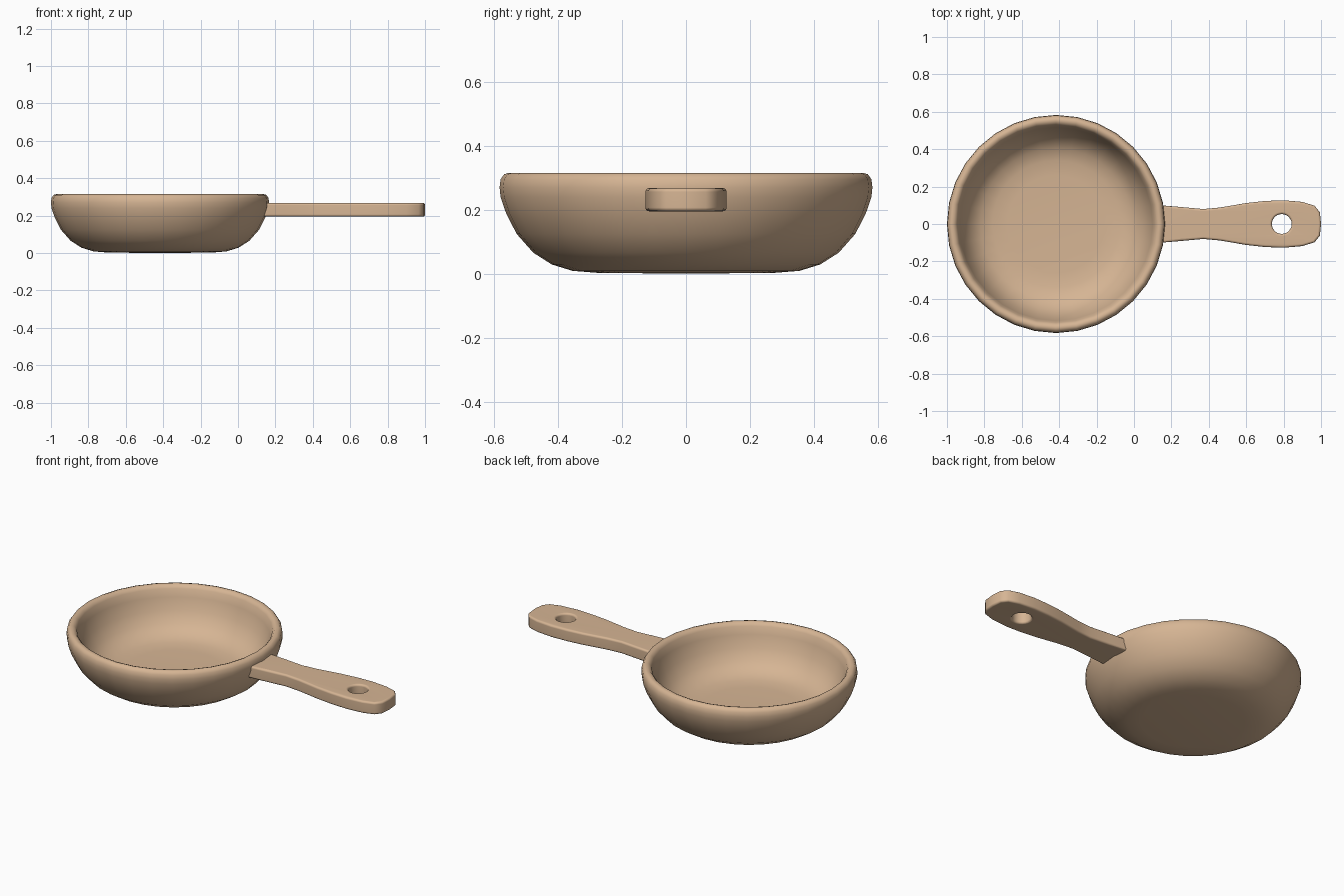
import bpy, bmesh, math

cube = bpy.data.objects.get("Cube")
if cube:
    bpy.data.objects.remove(cube, do_unlink=True)

wood = bpy.data.materials.new("light_tan")
wood.use_nodes = True
TAN = (0.67, 0.46, 0.295, 1)
wood.diffuse_color = TAN
for node in wood.node_tree.nodes:
    if node.type == 'BSDF_PRINCIPLED':
        node.inputs["Base Color"].default_value = TAN


def select_only(ob):
    bpy.ops.object.select_all(action='DESELECT')
    ob.select_set(True)
    bpy.context.view_layer.objects.active = ob


def smooth(ob, degrees):
    select_only(ob)
    bpy.ops.object.shade_smooth_by_angle(angle=math.radians(degrees))


def lathe(name, profile, sides, location):
    """Spin a radius/height profile around the z axis."""
    bm = bmesh.new()
    verts = [bm.verts.new((r, 0, z)) for r, z in profile]
    edges = [bm.edges.new(pair) for pair in zip(verts, verts[1:])]
    bmesh.ops.spin(bm, geom=verts + edges, cent=(0, 0, 0), axis=(0, 0, 1),
                   angle=math.tau, steps=sides)
    bmesh.ops.remove_doubles(bm, verts=bm.verts, dist=0.0005)
    bmesh.ops.recalc_face_normals(bm, faces=bm.faces)
    mesh = bpy.data.meshes.new(name)
    bm.to_mesh(mesh)
    bm.free()
    mesh.materials.append(wood)
    ob = bpy.data.objects.new(name, mesh)
    ob.location = location
    bpy.context.collection.objects.link(ob)
    smooth(ob, 50)
    return ob


# Pan bowl: outer wall from the base up, rounded rim, then the inside
outer = [(0, 0), (0.28, 0.003), (0.355, 0.009), (0.42, 0.029), (0.478, 0.066),
         (0.53, 0.125), (0.563, 0.19), (0.58, 0.24), (0.583, 0.27)]
rim = [(0.58, 0.295), (0.569, 0.311), (0.555, 0.315), (0.54, 0.31), (0.528, 0.295)]
inner = [(0.517, 0.25), (0.492, 0.18), (0.455, 0.12), (0.405, 0.08),
         (0.34, 0.061), (0.26, 0.056), (0, 0.055)]
lathe("pan_bowl", outer + rim + inner, 32, (-0.417, 0, 0))

# Handle: waisted outline with a hanging hole, extruded with rounded edges
half = [(0.13, 0.101), (0.25, 0.091), (0.37, 0.08), (0.46, 0.088), (0.6, 0.112),
        (0.7, 0.123), (0.8, 0.127), (0.9, 0.118), (0.965, 0.098), (0.994, 0.062)]
outline = half + [(1.0, 0)] + [(x, -y) for x, y in reversed(half)]
curve = bpy.data.curves.new("handle", 'CURVE')
curve.dimensions = '2D'
curve.fill_mode = 'BOTH'
ROUND = 0.012
curve.bevel_depth = ROUND
curve.offset = -ROUND
curve.bevel_resolution = 2
curve.extrude = 0.0365 - ROUND


def add_loop(points):
    spline = curve.splines.new('POLY')
    spline.points.add(len(points) - 1)
    for p, (x, y) in zip(spline.points, points):
        p.co = (x, y, 0, 1)
    spline.use_cyclic_u = True


add_loop(outline)
add_loop([(0.79 + 0.053 * math.cos(a), 0.053 * math.sin(a))
          for a in (math.tau * i / 24 for i in range(24))])
handle = bpy.data.objects.new("handle", curve)
handle.location.z = 0.2315
bpy.context.collection.objects.link(handle)
select_only(handle)
bpy.ops.object.convert(target='MESH')
handle = bpy.context.view_layer.objects.active

# Weld the caps to the sides
bm = bmesh.new()
bm.from_mesh(handle.data)
bmesh.ops.remove_doubles(bm, verts=bm.verts, dist=0.0005)
bmesh.ops.recalc_face_normals(bm, faces=bm.faces)
bm.to_mesh(handle.data)
bm.free()
handle.data.materials.clear()
handle.data.materials.append(wood)
smooth(handle, 40)
handle.modifiers.new("flat_caps", 'WEIGHTED_NORMAL').keep_sharp = True
